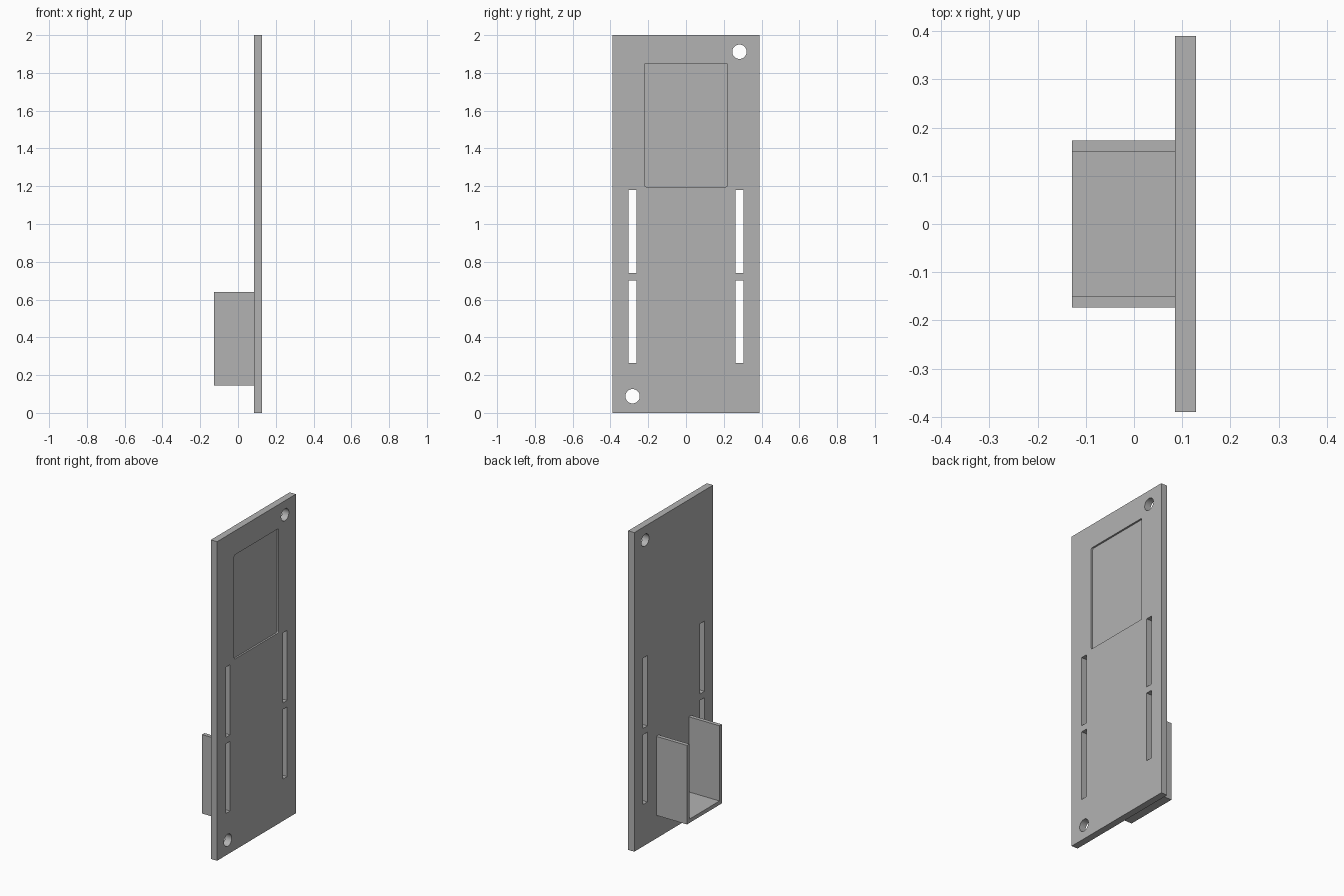
import bpy, bmesh
from mathutils import Matrix, Vector

if "Cube" in bpy.data.objects:
    bpy.data.objects.remove(bpy.data.objects["Cube"], do_unlink=True)

grey = bpy.data.materials.new("plain_grey")
grey.use_nodes = True
colour = (0.45, 0.45, 0.45, 1)
grey.diffuse_color = colour
for node in grey.node_tree.nodes:
    if node.type == 'BSDF_PRINCIPLED':
        node.inputs["Base Color"].default_value = colour

BACK, FACE = 0.085, 0.128      # the two broad sides of the plate
HALF_WIDTH = 0.39


def finish(name, bm):
    bmesh.ops.recalc_face_normals(bm, faces=bm.faces)
    mesh = bpy.data.meshes.new(name)
    bm.to_mesh(mesh)
    bm.free()
    obj = bpy.data.objects.new(name, mesh)
    bpy.context.collection.objects.link(obj)
    mesh.materials.append(grey)
    return obj


def box(name, low, high, corner=0):
    """Box between two corners, optionally rounding the edges along x."""
    low, high = Vector(low), Vector(high)
    bm = bmesh.new()
    bmesh.ops.create_cube(bm, size=1)
    for v in bm.verts:
        v.co = (low + high) / 2 + v.co * (high - low)
    if corner:
        along_x = [e for e in bm.edges
                   if abs(e.verts[0].co.x - e.verts[1].co.x) > 1e-4]
        bmesh.ops.bevel(bm, geom=along_x, offset=corner, segments=4,
                        profile=0.5, affect='EDGES')
    return finish(name, bm)


def drill(name, y, z, radius):
    bm = bmesh.new()
    place = Matrix.Translation((FACE, y, z)) @ Matrix.Rotation(1.5707963, 4, 'Y')
    bmesh.ops.create_cone(bm, cap_ends=True, segments=48, radius1=radius,
                          radius2=radius, depth=0.2, matrix=place)
    return finish(name, bm)


# Flat plate
plate = box("back_plate", (BACK, -HALF_WIDTH, 0), (FACE, HALF_WIDTH, 2))

# Shallow recess, four slots and two diagonal screw holes
cutters = [box("recess_cutter", (FACE - 0.011, -0.22, 1.197),
               (FACE + 0.1, 0.22, 1.85), 0.008)]
for side in (-1, 1):
    for bottom, top in ((0.263, 0.70), (0.74, 1.18)):
        edges = sorted((side * 0.262, side * 0.304))
        cutters.append(box("slot_cutter", (0, edges[0], bottom),
                           (0.2, edges[1], top)))
cutters.append(drill("lower_hole_cutter", -0.283, 0.088, 0.038))
cutters.append(drill("upper_hole_cutter", 0.283, 1.912, 0.038))

for cutter in cutters:
    cutter.hide_render = True
    cut = plate.modifiers.new(cutter.name, 'BOOLEAN')
    cut.operation = 'DIFFERENCE'
    cut.solver = 'EXACT'
    cut.object = cutter
bpy.context.view_layer.update()
bpy.ops.object.select_all(action='DESELECT')
plate.select_set(True)
bpy.context.view_layer.objects.active = plate
for name in [m.name for m in plate.modifiers]:
    bpy.ops.object.modifier_apply(modifier=name)
for cutter in cutters:
    bpy.data.objects.remove(cutter, do_unlink=True)
bpy.ops.object.shade_smooth_by_angle(angle=0.5)

# U-shaped holder: floor and two walls, open at the top and outer side
outer, inner, floor, rim, wall = 0.173, 0.149, 0.145, 0.64, 0.024
profile = [(-outer, floor), (outer, floor), (outer, rim), (inner, rim),
           (inner, floor + wall), (-inner, floor + wall),
           (-inner, rim), (-outer, rim)]
bm = bmesh.new()
face = bm.faces.new([bm.verts.new((-0.128, y, z)) for y, z in profile])
sweep = bmesh.ops.extrude_face_region(bm, geom=[face])
moved = [g for g in sweep["geom"] if isinstance(g, bmesh.types.BMVert)]
bmesh.ops.translate(bm, verts=moved, vec=(BACK + 0.128, 0, 0))
finish("holder_bracket", bm)
